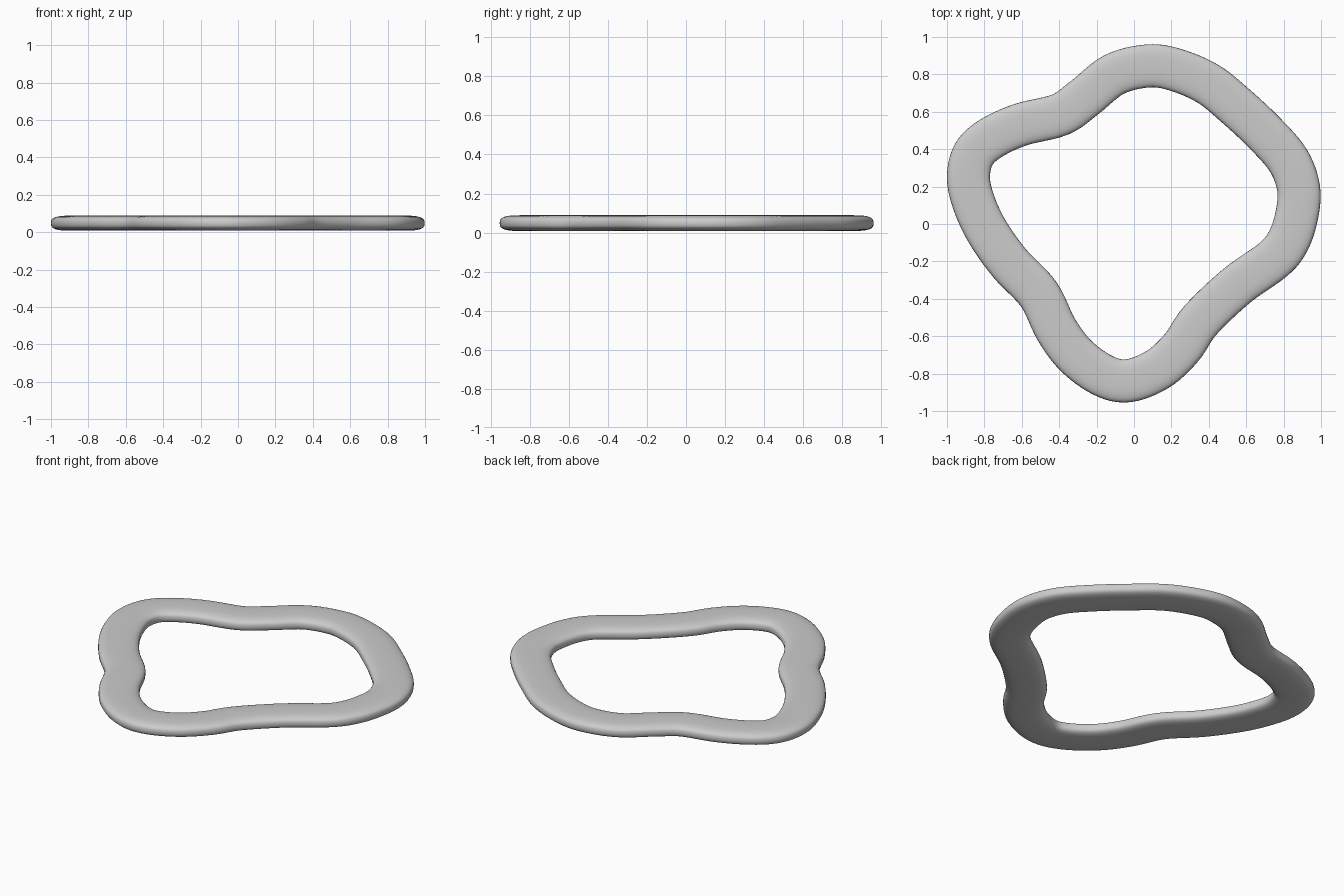
import bpy, bmesh, math
from mathutils import Vector
from mathutils.geometry import interpolate_bezier

if "Cube" in bpy.data.objects:
    bpy.data.objects.remove(bpy.data.objects["Cube"])

# Centre line of the wavy ring, clockwise seen from above
PATH = [(0.075, 0.845), (0.22, 0.825), (0.395, 0.75), (0.545, 0.63), (0.70, 0.485),
        (0.825, 0.34), (0.88, 0.19), (0.87, 0.045), (0.825, -0.09), (0.745, -0.19),
        (0.55, -0.33), (0.355, -0.515), (0.255, -0.66), (0.13, -0.775), (-0.03, -0.838),
        (-0.165, -0.81), (-0.31, -0.705), (-0.415, -0.565), (-0.51, -0.375),
        (-0.665, -0.21), (-0.785, -0.04), (-0.855, 0.11), (-0.885, 0.245),
        (-0.858, 0.37), (-0.77, 0.455), (-0.61, 0.53), (-0.395, 0.585),
        (-0.265, 0.675), (-0.105, 0.80)]
HALF_W, HALF_H, MID_Z = 0.115, 0.0405, 0.0485
SIDES, STEPS = 32, 6


def smooth_loop(points, steps):
    """Closed smooth curve through the points."""
    p = [Vector((x, y, 0)) for x, y in points]
    n, out = len(p), []
    for i in range(n):
        a, b, c, d = p[i - 1], p[i], p[(i + 1) % n], p[(i + 2) % n]
        out += interpolate_bezier(b, b + (c - a) / 6, c - (d - b) / 6, c, steps + 1)[:-1]
    return out


def flat_oval(sides, power=3.0):
    """Cross-section: an oval with flattened top and bottom."""
    pts = []
    for i in range(sides):
        a = 2 * math.pi * i / sides
        c, s = math.cos(a), math.sin(a)
        pts.append((HALF_W * math.copysign(abs(c) ** (2 / power), c),
                    HALF_H * math.copysign(abs(s) ** (2 / power), s)))
    return pts


# Sweep the section around the path
loop = smooth_loop(PATH, STEPS)
section = flat_oval(SIDES)
bm = bmesh.new()
rings = []
for i, p in enumerate(loop):
    t = (loop[(i + 1) % len(loop)] - loop[i - 1]).normalized()
    side = Vector((-t.y, t.x, 0))
    rings.append([bm.verts.new(p + side * u + Vector((0, 0, MID_Z + v))) for u, v in section])
for i, ring in enumerate(rings):
    prev = rings[i - 1]
    for j in range(SIDES):
        bm.faces.new((prev[j - 1], prev[j], ring[j], ring[j - 1]))
bmesh.ops.recalc_face_normals(bm, faces=bm.faces)
for f in bm.faces:
    f.smooth = True

mesh = bpy.data.meshes.new("wavy_ring")
bm.to_mesh(mesh)
bm.free()
bpy.context.collection.objects.link(bpy.data.objects.new("wavy_ring", mesh))
